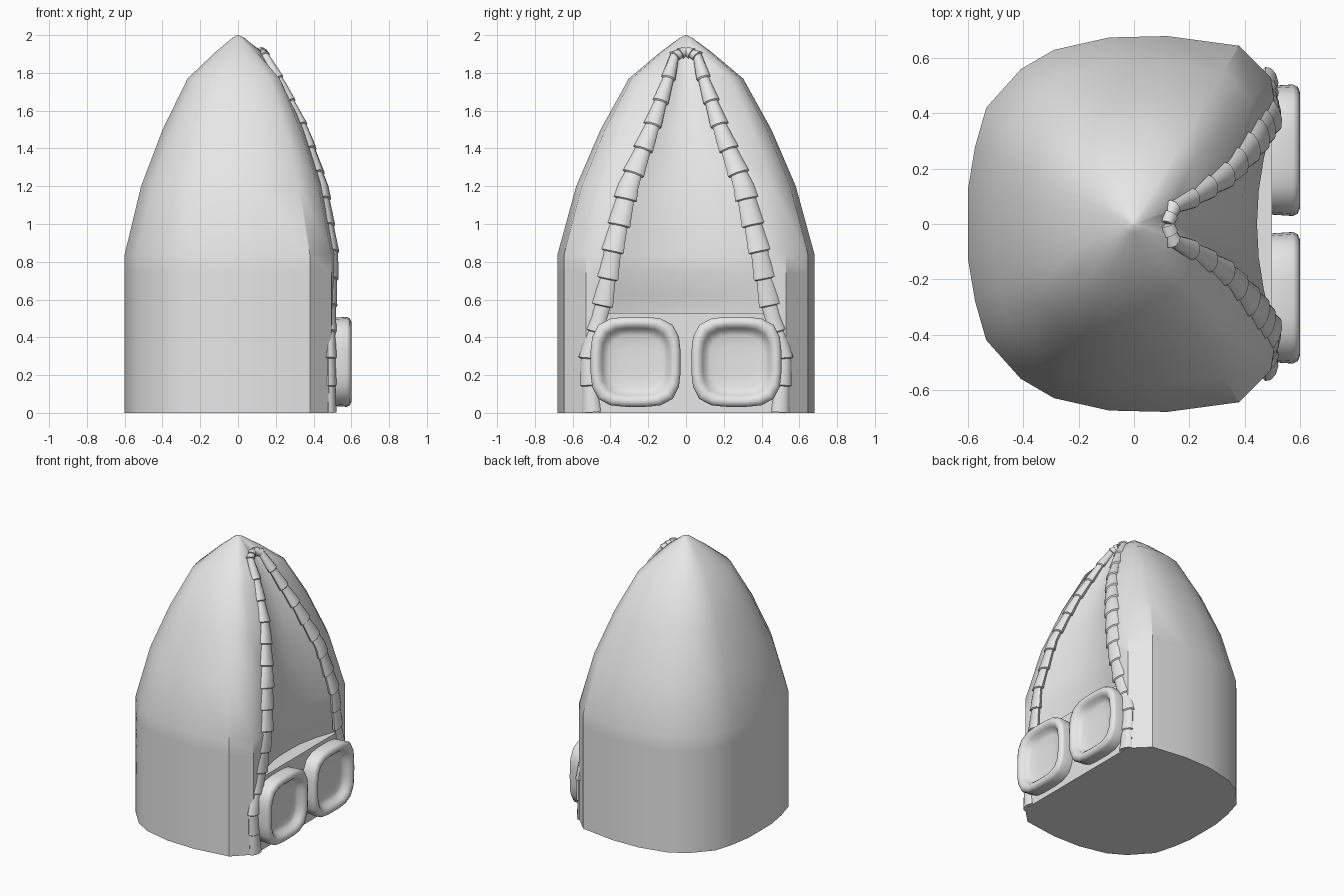
import bpy, bmesh, math
from mathutils import Vector

cube = bpy.data.objects.get("Cube")
if cube:
    bpy.data.objects.remove(cube, do_unlink=True)

grey = bpy.data.materials.new("plain grey")
grey.use_nodes = True
grey.diffuse_color = (0.8, 0.8, 0.8, 1)
grey.node_tree.nodes["Principled BSDF"].inputs["Base Color"].default_value = (0.8, 0.8, 0.8, 1)


def finish(name, bm, angle):
    bmesh.ops.recalc_face_normals(bm, faces=bm.faces)
    mesh = bpy.data.meshes.new(name)
    bm.to_mesh(mesh)
    bm.free()
    mesh.materials.append(grey)
    obj = bpy.data.objects.new(name, mesh)
    bpy.context.collection.objects.link(obj)
    bpy.ops.object.select_all(action="DESELECT")
    obj.select_set(True)
    bpy.context.view_layer.objects.active = obj
    bpy.ops.object.shade_smooth_by_angle(angle=math.radians(angle))
    return obj


def loft(bm, rings):
    """Skin closed rings of points and cap both ends."""
    loops = [[bm.verts.new(p) for p in ring] for ring in rings]
    for a, b in zip(loops, loops[1:]):
        for i in range(len(a)):
            j = (i + 1) % len(a)
            bm.faces.new((a[i], a[j], b[j], b[i]))
    bm.faces.new(loops[0])
    bm.faces.new(loops[-1])


# Hood: half outline from the back round to the edge of the face opening
outline = [(-.6, .13), (-.575, .28), (-.535, .42), (-.41, .56), (-.29, .63),
           (-.09, .675), (.12, .68), (.38, .645), (.495, .53)]
# height, outline scale, opening edge x, opening edge y, middle of face x
levels = [(0, 1, .5, .5, .42), (.5, 1, .5, .47, .39), (.62, 1, .505, .45, .415),
          (.74, 1, .515, .42, .445), (.84, 1, .515, .4, .445),
          (1.2, .855, .45, .31, .385), (1.5, .665, .35, .19, .29),
          (1.77, .445, .22, .09, .18), (1.91, .2, .13, .05, .115),
          (1.985, .05, .032, .012, .034), (2, .008, .005, .002, .005)]


def hood_ring(z, s, ex, ey, mid):
    half = [(x * s, y * s) for x, y in outline]
    face = [(mid + (ex - mid) * k * k, ey * k) for k in (1, .9, .6, .3, 0, -.3, -.6, -.9, -1)]
    mirrored = [(x, -y) for x, y in reversed(half)]
    return [(x, y, z) for x, y in half + face + mirrored]


bm = bmesh.new()
loft(bm, [hood_ring(*level) for level in levels])
finish("hood", bm, 35)

# Scalloped trim around the opening: a tube whose width grows in steps
path = [Vector(p) for p in [(.12, 0, 1.915), (.14, .06, 1.89), (.225, .1, 1.75),
        (.35, .185, 1.5), (.45, .305, 1.2), (.505, .395, .84), (.49, .455, .53),
        (.49, .52, .3), (.49, .5, 0)]]
lengths = [(b - a).length for a, b in zip(path, path[1:])]
total = sum(lengths)


def along(d):
    d = min(max(d, 0), total)
    for a, b, n in zip(path, path[1:], lengths):
        if d <= n:
            return a.lerp(b, d / n)
        d -= n
    return path[-1]


def trim_ring(d, size):
    p = along(d)
    t = (along(d + .05) - along(d - .05)).normalized()
    out = Vector((1, .5 * p.y, .3))
    side = t.cross(out).normalized()
    out = side.cross(t).normalized()
    width = (.028 + .03 * min(d / .9, 1)) * size
    if p.z < .53:
        width *= .8
    ring = []
    for i in range(10):
        a = math.tau * i / 10
        q = p + side * math.cos(a) * width + out * math.sin(a) * .028 * size
        ring.append((q.x, q.y, max(q.z, 0)))
    return ring


marks = [0, .035, .07] + [.07 + (total - .07) * i / 14 for i in range(1, 15)]
rings = []
for a, b in zip(marks, marks[1:]):
    rings += [trim_ring(a + (b - a) * k, s) for k, s in ((.02, .85), (.5, .97), (.98, 1.1))]
bm = bmesh.new()
loft(bm, rings)
trim = finish("opening_trim", bm, 40)
mirror = trim.modifiers.new("mirror", "MIRROR")
mirror.use_axis = (False, True, False)

# Mounting plate below the face opening
bm = bmesh.new()
bmesh.ops.create_cube(bm, size=1)
for v in bm.verts:
    v.co = Vector((.45 + v.co.x * .1, v.co.y * .98, .265 + v.co.z * .53))
finish("goggle_plate", bm, 30)

# Goggles: rounded squares with a raised rim and a dished lens
profile = [(.48, .232), (.575, .238), (.592, .23), (.6, .212), (.597, .195),
           (.58, .178), (.555, .165), (.545, .14), (.54, .08), (.54, .01)]


def goggle_ring(x, r, centre):
    ring = []
    for i in range(24):
        a = math.tau * i / 24
        c, s = math.cos(a), math.sin(a)
        k = r / (abs(c) ** 3.6 + abs(s) ** 3.6) ** (1 / 3.6)
        ring.append((x, centre + c * k, .27 + s * k))
    return ring


for name, centre in (("left_goggle", .267), ("right_goggle", -.267)):
    bm = bmesh.new()
    loft(bm, [goggle_ring(x, r, centre) for x, r in profile])
    finish(name, bm, 50)
